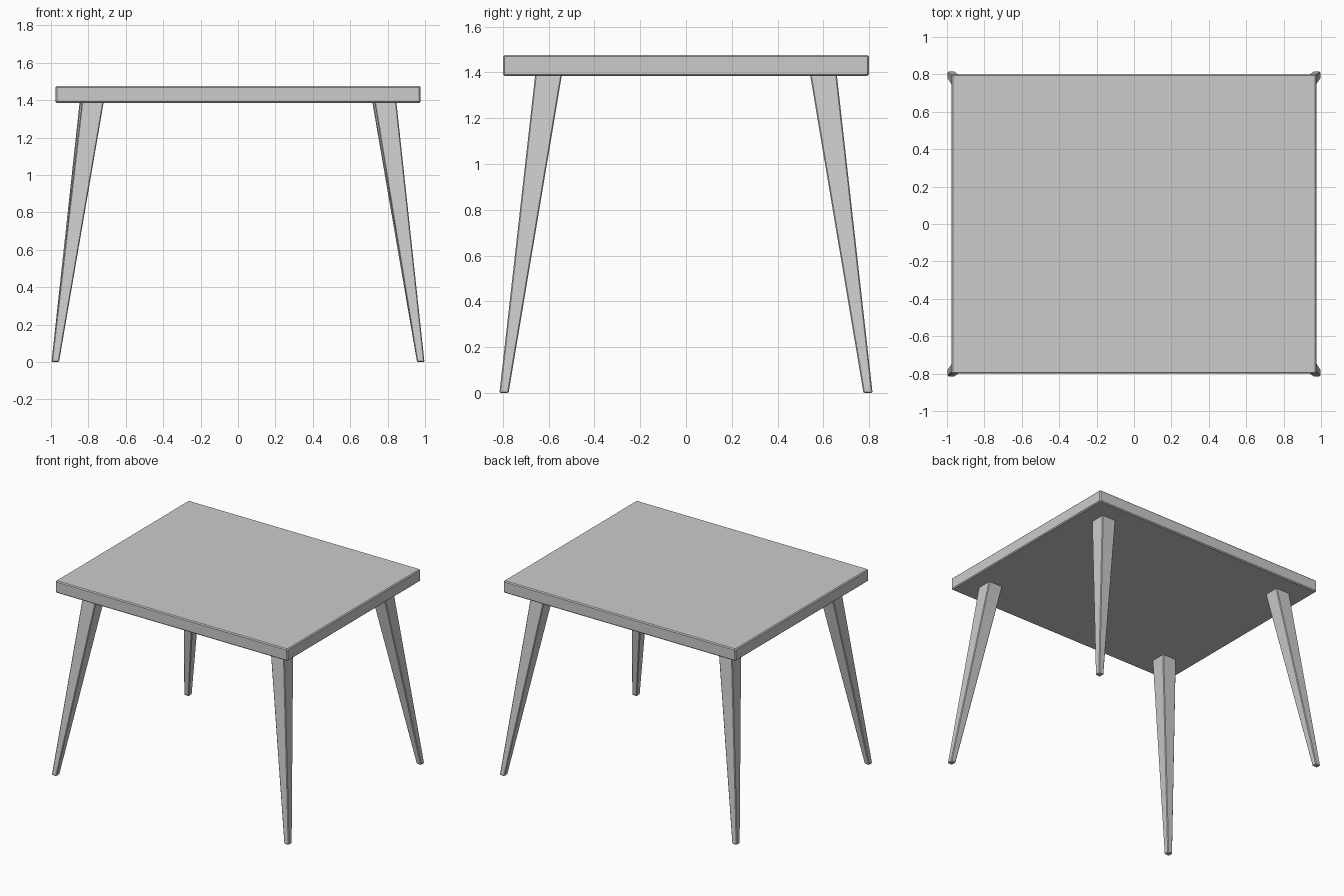
import bpy, bmesh

if "Cube" in bpy.data.objects:
    bpy.data.objects.remove(bpy.data.objects["Cube"])

TOP_Z, UNDER_Z = 1.476, 1.385


def finish(name, bm, bevel):
    bmesh.ops.recalc_face_normals(bm, faces=bm.faces)
    mesh = bpy.data.meshes.new(name)
    bm.to_mesh(mesh)
    bm.free()
    obj = bpy.data.objects.new(name, mesh)
    bpy.context.collection.objects.link(obj)
    mod = obj.modifiers.new("edge_bevel", 'BEVEL')
    mod.width = bevel
    mod.segments = 1
    return obj


def tapered_block(name, foot, head, bevel):
    """Block between two rectangles, each given as (cx, cy, z, half_x, half_y)."""
    bm = bmesh.new()
    rings = []
    for cx, cy, z, hx, hy in (foot, head):
        rings.append([bm.verts.new((cx + sx * hx, cy + sy * hy, z))
                      for sx, sy in ((-1, -1), (1, -1), (1, 1), (-1, 1))])
    lower, upper = rings
    bm.faces.new(lower)
    bm.faces.new(upper)
    for i in range(4):
        j = (i + 1) % 4
        bm.faces.new((lower[i], lower[j], upper[j], upper[i]))
    return finish(name, bm, bevel)


# Table top: thin slab with a fine chamfer
tapered_block("table_top", (0, 0, UNDER_Z, 0.976, 0.80), (0, 0, TOP_Z, 0.976, 0.80), 0.007)

# Four splayed, tapered legs; diagonal pairs lean slightly differently
for sy, depth in ((-1, "front"), (1, "back")):
    for sx, side in ((-1, "left"), (1, "right")):
        head_x = 0.776 if sx == sy else 0.788
        tapered_block(f"{depth}_{side}_leg",
                      (sx * 0.977, sy * 0.795, 0.0, 0.02, 0.02),
                      (sx * head_x, sy * 0.60, UNDER_Z + 0.008, 0.0585, 0.0585),
                      0.005)
